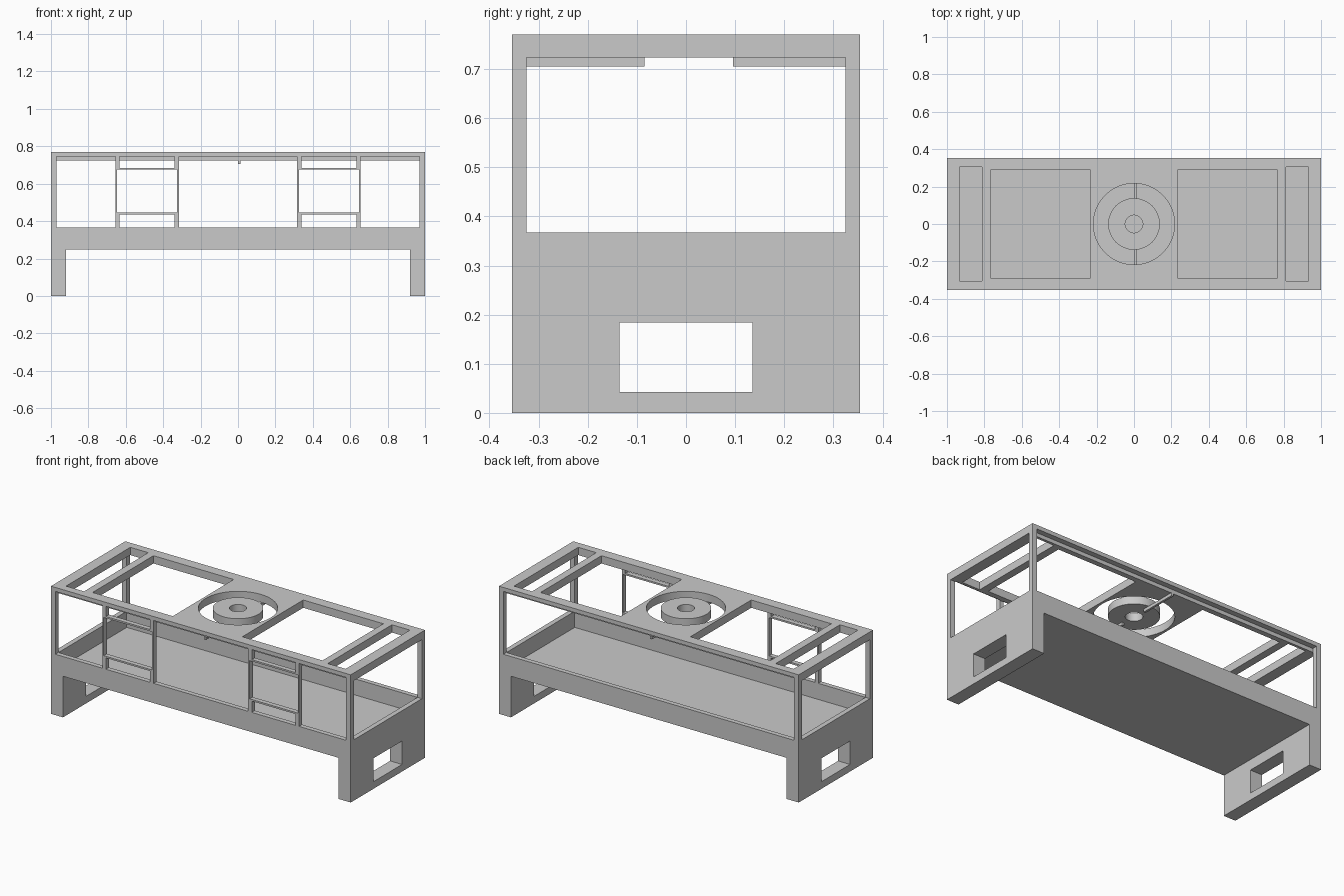
import bpy

cube = bpy.data.objects.get("Cube")
if cube:
    bpy.data.objects.remove(cube)

grey = bpy.data.materials.new("plain grey")
grey.use_nodes = True
COLOUR = (0.59, 0.59, 0.59, 1)
grey.diffuse_color = COLOUR
grey.node_tree.nodes["Principled BSDF"].inputs["Base Color"].default_value = COLOUR


def box(name, x, y, z):
    """Box from (min, max) ranges on each axis."""
    bpy.ops.mesh.primitive_cube_add(size=1)
    ob = bpy.context.object
    ob.name = name
    ob.location = [(a + b) / 2 for a, b in (x, y, z)]
    ob.scale = [b - a for a, b in (x, y, z)]
    bpy.ops.object.transform_apply(location=True, rotation=True, scale=True)
    ob.data.materials.append(grey)
    return ob


def cylinder(name, radius, z):
    bpy.ops.mesh.primitive_cylinder_add(
        vertices=64, radius=radius, depth=z[1] - z[0], location=(0, 0, sum(z) / 2))
    ob = bpy.context.object
    ob.name = name
    bpy.ops.object.transform_apply(location=True, rotation=True, scale=True)
    ob.data.materials.append(grey)
    return ob


def cut(target, cutter):
    """Subtract the cutter, then discard it."""
    mod = target.modifiers.new("cut", 'BOOLEAN')
    mod.operation, mod.solver, mod.object = 'DIFFERENCE', 'EXACT', cutter
    bpy.context.view_layer.objects.active = target
    bpy.ops.object.modifier_apply(modifier=mod.name)
    bpy.data.objects.remove(cutter)


def smooth(ob):
    bpy.ops.object.select_all(action='DESELECT')
    ob.select_set(True)
    bpy.context.view_layer.objects.active = ob
    bpy.ops.object.shade_smooth_by_angle()


def flip(r, s):
    """Mirror a range when s is -1."""
    return tuple(sorted((r[0] * s, r[1] * s)))


THROUGH = (-2, 2)
HALF_Y, IN_X, IN_Y = 0.354, 0.97, 0.325     # outer depth, inner faces
RIM, ROOF, TOP, LINTEL = 0.367, 0.723, 0.77, 0.746
FRONT = (-1, -IN_Y + 0.003)                 # reaches just inside the wall
BACK = (IN_Y - 0.003, 1)

# Body: one block, hollowed out
body = box("body_frame", (-1, 1), (-HALF_Y, HALF_Y), (0, TOP))
cut(body, box("c", (-IN_X, IN_X), (-IN_Y, IN_Y), (0.27, ROOF)))       # tray and cabin
cut(body, box("c", (-0.92, 0.92), THROUGH, (-1, 0.248)))              # space between legs
cut(body, box("c", THROUGH, (-0.135, 0.135), (0.043, 0.184)))         # leg slots
cut(body, box("c", (-IN_X, IN_X), BACK, (RIM, LINTEL)))               # back window

# Front windows, separated by four posts
cut(body, box("c", (-0.315, 0.315), FRONT, (RIM, LINTEL)))
for s in (-1, 1):
    cut(body, box("c", flip((0.655, IN_X), s), FRONT, (RIM, LINTEL)))
    cut(body, box("c", flip((0.34, 0.633), s), FRONT, (RIM, LINTEL)))
    cut(body, box("c", flip((0.326, 0.648), s), FRONT, (0.445, 0.675)))
    # End windows
    cut(body, box("c", flip((IN_X - 0.003, 2), s), (-IN_Y, IN_Y), (RIM, ROOF)))
    # Roof openings
    cut(body, box("c", flip((0.813, 0.933), s), (-0.306, 0.306), (0.6, 1)))
    cut(body, box("c", flip((0.232, 0.767), s), (-0.29, 0.29), (0.6, 1)))
cut(body, cylinder("c", 0.217, (0.6, 1)))
smooth(body)

# Thin rails of the two front hatches
for s, side in ((1, "left"), (-1, "right")):
    for z, level in ((0.435, "lower"), (0.675, "upper")):
        box(f"hatch_{level}_rail_{side}", flip((0.32, 0.65), s),
            (-HALF_Y, -IN_Y), (z, z + 0.01))

# Round hub held in the roof by two bars
hub = cylinder("roof_hub", 0.138, (ROOF, TOP))
cut(hub, cylinder("c", 0.047, (0.6, 1)))
smooth(hub)
box("hub_bar_back", (0, 0.013), (0.096, IN_Y), (0.705, ROOF))
box("hub_bar_front", (0, 0.013), (-IN_Y, -0.084), (0.705, ROOF))
